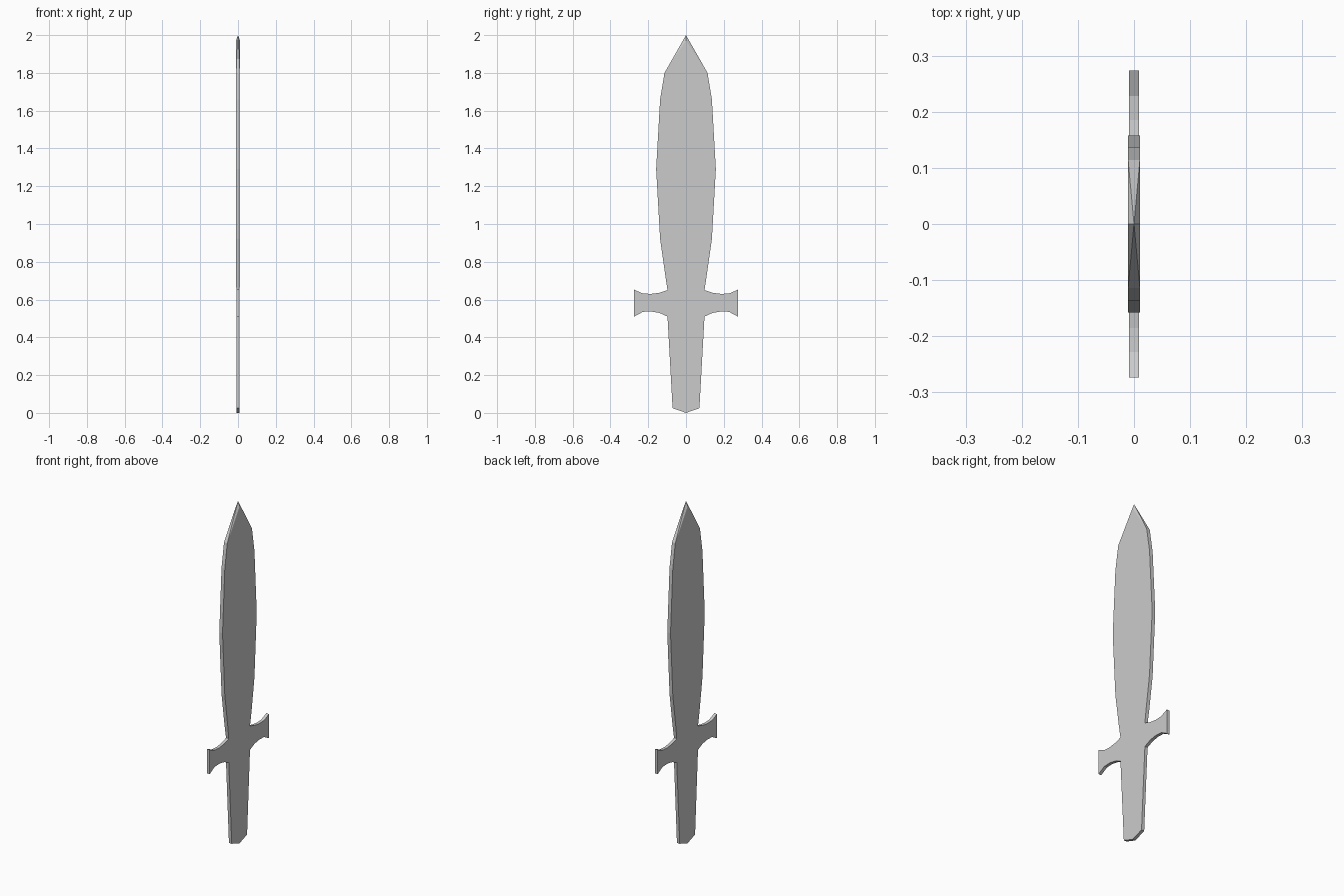
import bpy, bmesh

if "Cube" in bpy.data.objects:
    bpy.data.objects.remove(bpy.data.objects["Cube"])


def plate(name, half, tip_z=None):
    """Flat plate in the YZ plane from a half outline of (y, z, half thickness),
    mirrored across y = 0. Joints crossing the centre stay open."""
    left = [(-y, z, t) for y, z, t in reversed(half) if y > 0]
    pts = half + left
    n = len(pts)
    bm = bmesh.new()
    front = [bm.verts.new((t, y, z)) for y, z, t in pts]
    back = [bm.verts.new((-t, y, z)) for y, z, t in pts]
    tip = bm.verts.new((0, 0, tip_z)) if tip_z else None
    bm.faces.new(front)
    bm.faces.new(back[::-1])
    for i in range(n):
        j = (i + 1) % n
        if pts[i][0] * pts[j][0] < 0:
            continue                      # open joint to neighbouring part
        on_axis = pts[i][0] == 0 or pts[j][0] == 0
        if tip and on_axis:               # ground facets meeting at the point
            bm.faces.new((front[i], front[j], tip))
            bm.faces.new((back[j], back[i], tip))
            s = i if pts[j][0] == 0 else j
            bm.faces.new((front[s], back[s], tip))
        else:
            bm.faces.new((front[i], back[i], back[j], front[j]))
    bmesh.ops.recalc_face_normals(bm, faces=bm.faces[:])
    mesh = bpy.data.meshes.new(name)
    bm.to_mesh(mesh)
    bm.free()
    obj = bpy.data.objects.new(name, mesh)
    bpy.context.collection.objects.link(obj)
    return obj


G, B = 0.009, 0.0105   # half thickness of hilt and of blade

# leaf-shaped blade with a bevelled point
plate("blade", [(0.098, 0.65, G), (0.110, 0.73, B), (0.137, 0.92, B),
                (0.158, 1.29, B), (0.137, 1.66, B), (0.114, 1.80, B),
                (0.0, 1.972, B)], tip_z=2.0)

# cross guard with flared ends
plate("guard", [(y, z, G) for y, z in (
    (0.098, 0.51), (0.140, 0.529), (0.185, 0.537), (0.228, 0.535),
    (0.274, 0.51), (0.274, 0.652), (0.228, 0.632), (0.185, 0.630),
    (0.140, 0.636), (0.098, 0.65))])

# tapered grip with a shallow pointed end
plate("handle", [(0.0, 0.0, G), (0.071, 0.025, G), (0.098, 0.51, G)])
